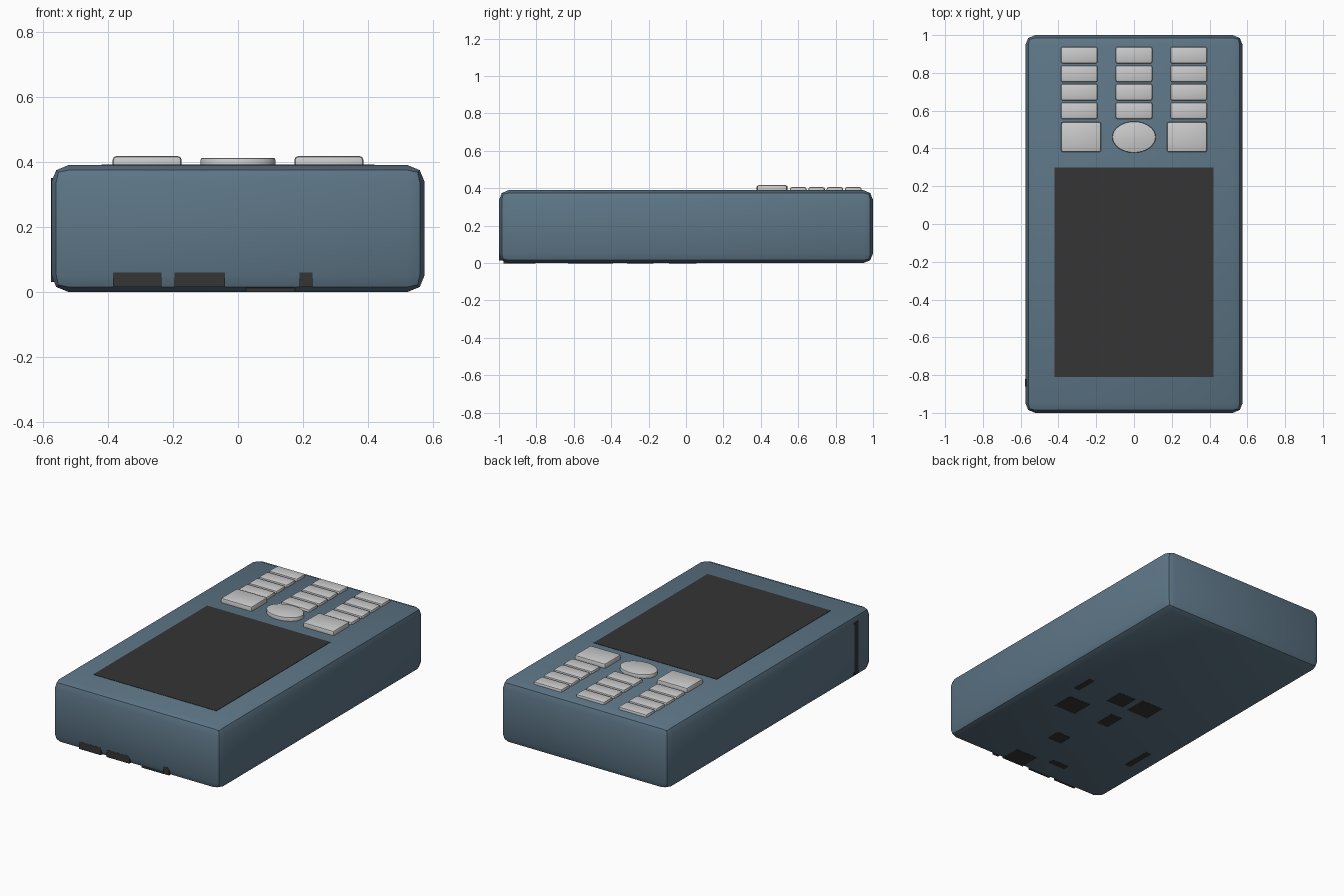
import bpy
import math

if "Cube" in bpy.data.objects:
    bpy.data.objects.remove(bpy.data.objects["Cube"])


def material(name, color):
    mat = bpy.data.materials.new(name)
    mat.diffuse_color = (*color, 1)
    mat.use_nodes = True
    mat.node_tree.nodes["Principled BSDF"].inputs["Base Color"].default_value = mat.diffuse_color
    return mat


SHELL = material("shell_blue", (0.11, 0.18, 0.24))
DARK = material("dark_grey", (0.035, 0.035, 0.035))


def finish(ob, name, bevel=0, segments=2, mat=None):
    ob.name = name
    bpy.ops.object.transform_apply(location=False, rotation=False, scale=True)
    if bevel:
        mod = ob.modifiers.new("bevel", 'BEVEL')
        mod.width = bevel
        mod.segments = segments
        mod.limit_method = 'ANGLE'
        bpy.ops.object.modifier_apply(modifier=mod.name)
        bpy.ops.object.shade_smooth_by_angle(angle=math.radians(30))
    if mat:
        ob.data.materials.append(mat)
    return ob


def box(name, x, y, z, bevel=0, segments=2, mat=None):
    """Box from (min, max) ranges along each axis."""
    bpy.ops.mesh.primitive_cube_add(size=1, location=[sum(r) / 2 for r in (x, y, z)])
    ob = bpy.context.object
    ob.scale = [r[1] - r[0] for r in (x, y, z)]
    return finish(ob, name, bevel, segments, mat)


# Rounded casing
box("casing", (-0.575, 0.575), (-1, 1), (0, 0.39), 0.052, 2, SHELL)

# Screen, lying just proud of the casing
box("screen", (-0.42, 0.42), (-0.81, 0.30), (0.37, 0.392), mat=DARK)

# Keypad: four rows of three keys
for row in range(4):
    for col in range(3):
        cx, cy = (col - 1) * 0.29, 0.60 + row * 0.098
        box(f"key_{row + 1}_{col + 1}", (cx - 0.097, cx + 0.097),
            (cy - 0.044, cy + 0.044), (0.37, 0.406), 0.01)

# Larger keys on both sides of the oval navigation button
for name, s in (("left", -1), ("right", 1)):
    box(f"{name}_large_key", (s * 0.28 - 0.106, s * 0.28 + 0.106),
        (0.38, 0.54), (0.37, 0.418), 0.011)
bpy.ops.mesh.primitive_cylinder_add(vertices=32, radius=1, depth=1, location=(0, 0.46, 0.3915))
oval = bpy.context.object
oval.scale = (0.115, 0.083, 0.043)
finish(oval, "oval_button", 0.006, 2)

# Dark ports along the lower front edge
for i, (x0, x1) in enumerate(((-0.385, -0.235), (-0.195, -0.04), (0.19, 0.23))):
    box(f"front_port_{i + 1}", (x0, x1), (-1.001, -0.98), (0.015, 0.06), mat=DARK)

# Upright slot on the left side
box("side_slot", (-0.576, -0.56), (-0.86, -0.82), (0.03, 0.35), mat=DARK)

# Dark patches on the underside: centre x, y, width, length
patches = (
    (0.36, -0.02, 0.04, 0.14),
    (0.26, -0.245, 0.15, 0.14),
    (0.08, -0.02, 0.12, 0.12),
    (-0.095, -0.015, 0.15, 0.14),
    (-0.02, -0.245, 0.08, 0.13),
    (0.075, -0.585, 0.10, 0.09),
    (0.10, -0.91, 0.15, 0.13),
    (-0.12, -0.825, 0.12, 0.04),
    (-0.437, -0.485, 0.04, 0.19),
)
for i, (x, y, w, l) in enumerate(patches):
    box(f"underside_patch_{i + 1}", (x - w / 2, x + w / 2),
        (y - l / 2, y + l / 2), (-0.001, 0.02), mat=DARK)
